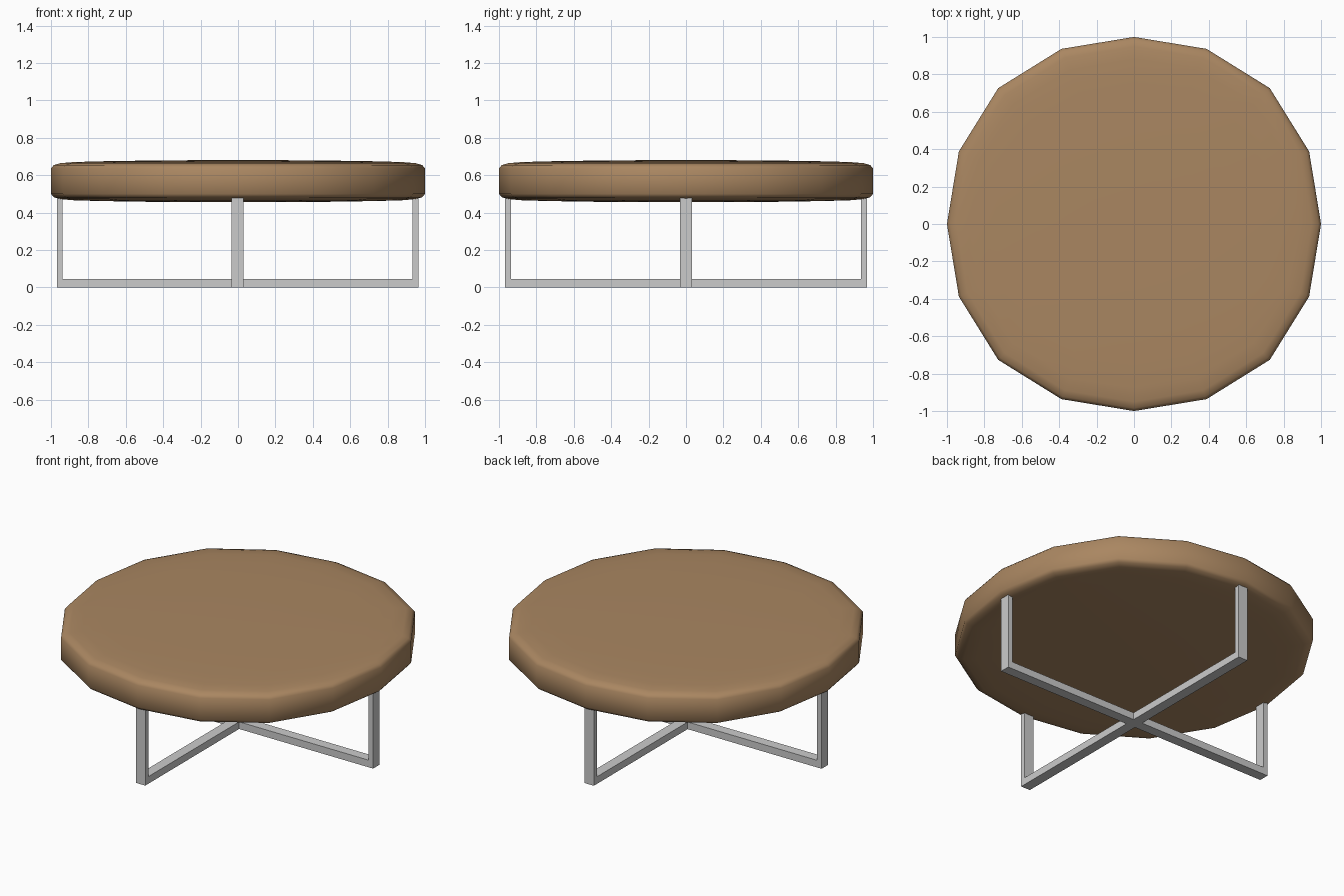
import bpy, bmesh, math
from mathutils import Matrix, Vector

if "Cube" in bpy.data.objects:
    bpy.data.objects.remove(bpy.data.objects["Cube"])

SIDES = 16


def finish(bm, name):
    bmesh.ops.recalc_face_normals(bm, faces=bm.faces)
    mesh = bpy.data.meshes.new(name)
    bm.to_mesh(mesh)
    bm.free()
    obj = bpy.data.objects.new(name, mesh)
    bpy.context.collection.objects.link(obj)
    return obj


# Table top: softly domed, rounded disc with a slightly squared 16-sided outline
half = [(0.25, 0.112), (0.5, 0.110), (0.75, 0.106), (0.88, 0.102),
        (0.95, 0.096), (0.985, 0.086), (1.0, 0.068)]   # radius, height from mid-plane
mid = 0.568
profile = [(r, mid + h) for r, h in half] + [(r, mid - h) for r, h in reversed(half)]

bm = bmesh.new()
rings = []
for r, z in profile:
    ring = []
    for i in range(SIDES):
        a = 2 * math.pi * i / SIDES
        rr = r * (1 + 0.027 * math.sin(2 * a) ** 2)
        ring.append(bm.verts.new((rr * math.cos(a), rr * math.sin(a), z)))
    rings.append(ring)
for lower, upper in zip(rings, rings[1:]):
    for i in range(SIDES):
        j = (i + 1) % SIDES
        bm.faces.new((lower[i], lower[j], upper[j], upper[i]))
for ring, z in ((rings[0], mid + 0.112), (rings[-1], mid - 0.112)):
    centre = bm.verts.new((0, 0, z))
    for i in range(SIDES):
        bm.faces.new((centre, ring[i], ring[(i + 1) % SIDES]))
top = finish(bm, "table_top")
for p in top.data.polygons:
    p.use_smooth = True
wood = bpy.data.materials.new("wood")
wood.diffuse_color = (0.40, 0.24, 0.12, 1)
wood.use_nodes = True
wood.node_tree.nodes["Principled BSDF"].inputs["Base Color"].default_value = wood.diffuse_color
top.data.materials.append(wood)

# Crossed metal frame: plus-shaped floor bars with an upright at each tip
W, INNER, OUTER, BAR, POST = 0.032, 0.936, 0.967, 0.045, 0.482
bm = bmesh.new()


def quad(x0, x1, turn):
    rot = Matrix.Rotation(turn, 3, 'Z')
    pts = [(x0, -W), (x1, -W), (x1, W), (x0, W)]
    return bm.faces.new([bm.verts.new(rot @ Vector((x, y, BAR))) for x, y in pts])


def extrude(faces, dz):
    res = bmesh.ops.extrude_face_region(bm, geom=faces, use_keep_orig=False)
    verts = [g for g in res["geom"] if isinstance(g, bmesh.types.BMVert)]
    bmesh.ops.translate(bm, verts=verts, vec=(0, 0, dz))


quad(-W, W, 0)
for k in range(4):
    quad(W, INNER, k * math.pi / 2)
    quad(INNER, OUTER, k * math.pi / 2)
bmesh.ops.remove_doubles(bm, verts=bm.verts, dist=0.001)
for v in bm.verts:
    v.co.z = 0
extrude(list(bm.faces), BAR)
boundary = [e for e in bm.edges if e.is_boundary]
if boundary:
    bmesh.ops.holes_fill(bm, edges=boundary, sides=0)
tips = [f for f in bm.faces
        if all(abs(v.co.z - BAR) < 1e-4 for v in f.verts)
        and f.calc_center_median().xy.length > INNER]
extrude(tips, POST - BAR)
bmesh.ops.recalc_face_normals(bm, faces=bm.faces)
bmesh.ops.dissolve_limit(bm, angle_limit=0.01, verts=bm.verts, edges=bm.edges)
frame = finish(bm, "cross_frame")
frame.location.x = -0.002
